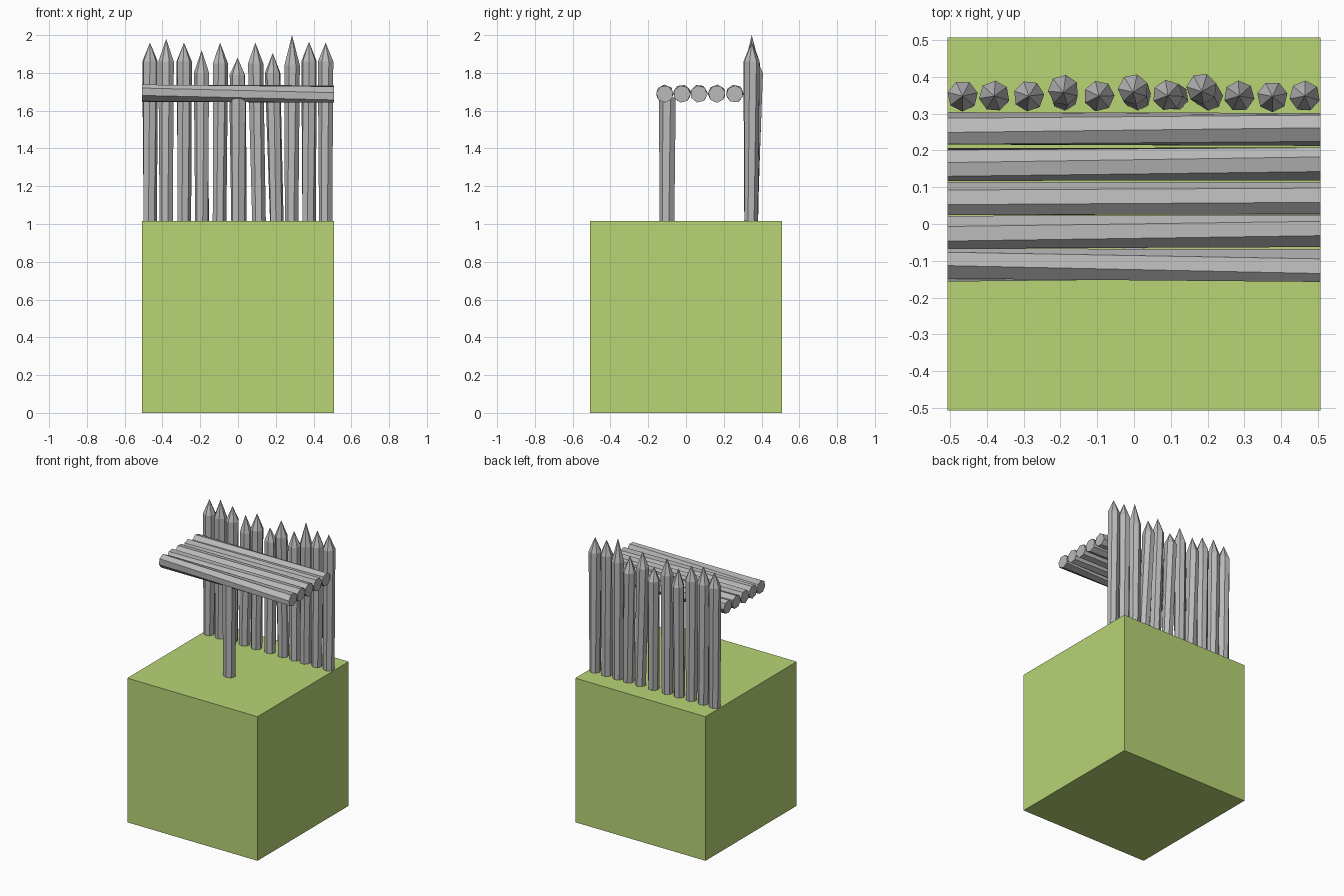
import bpy, bmesh, math
from mathutils import Vector, Matrix

if "Cube" in bpy.data.objects:
    bpy.data.objects.remove(bpy.data.objects["Cube"])


def material(name, color):
    m = bpy.data.materials.new(name)
    m.diffuse_color = (*color, 1)
    m.use_nodes = True
    m.node_tree.nodes["Principled BSDF"].inputs["Base Color"].default_value = m.diffuse_color
    return m


GREEN = material("grass green", (0.48, 0.66, 0.18))
GRAY = material("weathered gray", (0.49, 0.49, 0.49))


def finish(name, bm, mat):
    bmesh.ops.recalc_face_normals(bm, faces=bm.faces)
    mesh = bpy.data.meshes.new(name)
    bm.to_mesh(mesh)
    bm.free()
    mesh.materials.append(mat)
    ob = bpy.data.objects.new(name, mesh)
    bpy.context.collection.objects.link(ob)
    return ob


def log(name, rings, along_x=False, tip=None, sides=7):
    """Faceted log through rings of (centre, radius, start angle in degrees)."""
    bm = bmesh.new()
    loops = []
    for centre, r, turn in rings:
        loop = []
        for i in range(sides):
            a = math.radians(turn) + math.tau * i / sides
            u, v = r * math.cos(a), r * math.sin(a)
            offset = Vector((0, u, v)) if along_x else Vector((u, v, 0))
            loop.append(bm.verts.new(Vector(centre) + offset))
        loops.append(loop)
    for lo, hi in zip(loops, loops[1:]):
        for i in range(sides):
            j = (i + 1) % sides
            bm.faces.new((lo[i], lo[j], hi[j], hi[i]))
    bm.faces.new(loops[0])
    if tip:
        point = bm.verts.new(tip)
        for i in range(sides):
            bm.faces.new((loops[-1][i], loops[-1][(i + 1) % sides], point))
    else:
        bm.faces.new(loops[-1])
    return finish(name, bm, GRAY)


# Ground block
bm = bmesh.new()
bmesh.ops.create_cube(bm, size=1.015, matrix=Matrix.Translation((0, 0, 0.5075)))
finish("ground_block", bm, GREEN)

# Palisade: base x, shoulder x, shoulder y, shoulder z, tip z
stakes = [
    (-0.466, -0.466, 0.348, 1.86, 1.96), (-0.378, -0.380, 0.348, 1.86, 1.98),
    (-0.285, -0.286, 0.348, 1.86, 1.96), (-0.190, -0.192, 0.364, 1.80, 1.92),
    (-0.098, -0.095, 0.348, 1.85, 1.96), (0.010, -0.002, 0.366, 1.79, 1.88),
    (0.112, 0.092, 0.350, 1.85, 1.96), (0.205, 0.184, 0.368, 1.80, 1.905),
    (0.285, 0.286, 0.348, 1.84, 2.0), (0.375, 0.376, 0.346, 1.86, 1.965),
    (0.466, 0.464, 0.348, 1.86, 1.96),
]
for n, (bx, sx, sy, sz, tz) in enumerate(stakes):
    turn = n * 23
    log(f"palisade_stake_{n + 1}",
        [((bx, 0.345, 1.0), 0.037, turn), ((sx, sy, sz), 0.042, turn + 12)],
        tip=(sx, 0.348 + (sy - 0.348) * 0.6, tz))

# Bench logs: y centre, left angle, right angle
bench = [(-0.112, 40, 68), (-0.021, 72, 52), (0.068, 58, 50),
         (0.163, 85, 65), (0.258, 50, 34)]
for n, (y, left, right) in enumerate(bench):
    log(f"shelf_log_{n + 1}",
        [((-0.507, y, 1.692), 0.046, left), ((0.507, y, 1.688), 0.046, right)],
        along_x=True)

# Support post under the front log
log("support_post", [((0.004, -0.098, 1.0), 0.041, 10),
                     ((0.0, -0.098, 1.67), 0.046, 20)])
